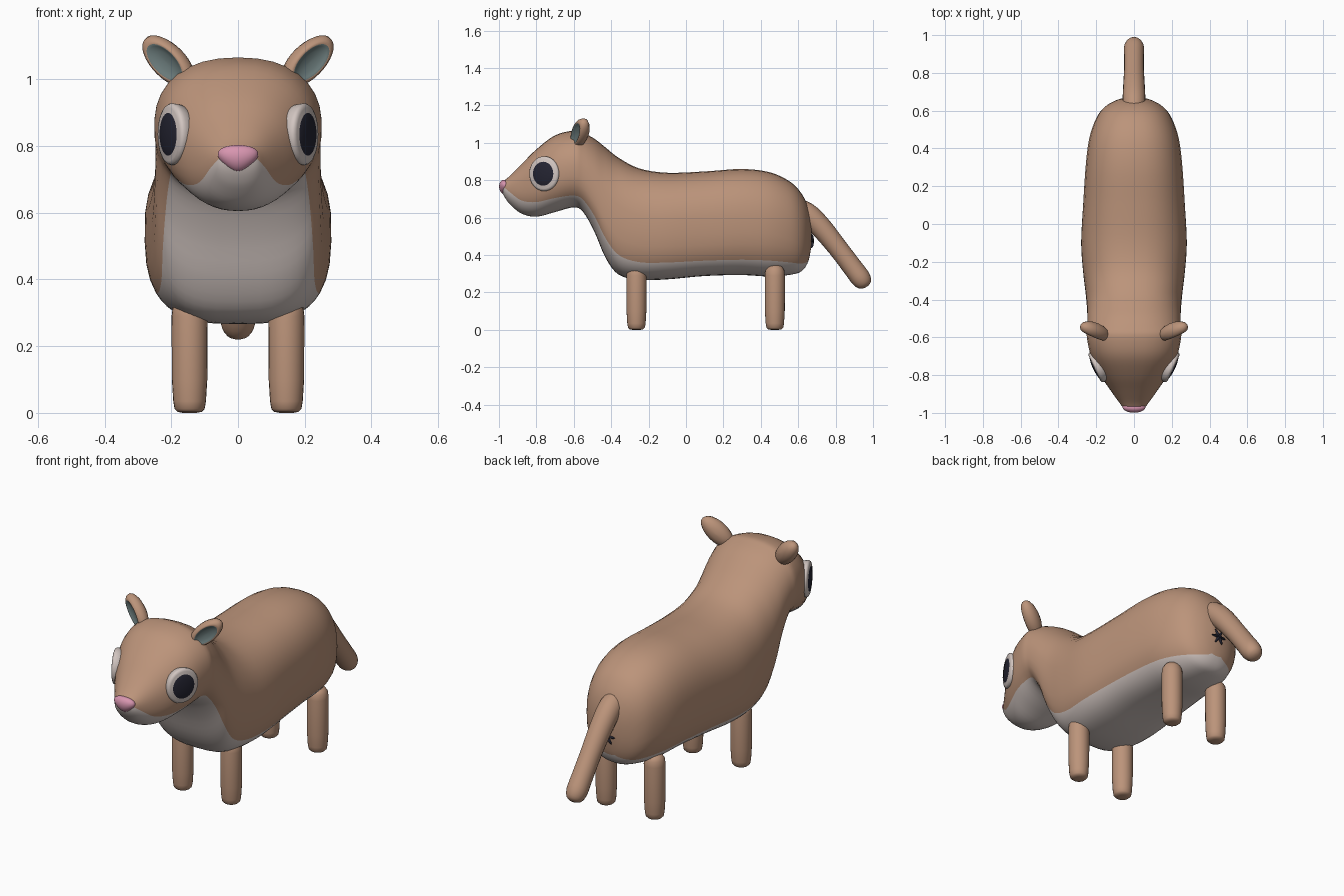
import bpy, bmesh, math
from mathutils import Matrix, Vector

if "Cube" in bpy.data.objects:
    bpy.data.objects.remove(bpy.data.objects["Cube"])


def material(name, rgb):
    m = bpy.data.materials.new(name)
    m.diffuse_color = (*rgb, 1)
    m.use_nodes = True
    m.node_tree.nodes["Principled BSDF"].inputs["Base Color"].default_value = m.diffuse_color
    return m


BROWN = material("brown fur", (0.50, 0.295, 0.195))
CREAM = material("pale belly", (0.64, 0.56, 0.53))
DARK = material("dark pupil", (0.018, 0.018, 0.032))
PINK = material("pink nose", (0.68, 0.30, 0.43))
GREY = material("grey inner ear", (0.14, 0.19, 0.19))


def loft(name, rings, mats, rule=lambda i, j: 0, matrix=Matrix()):
    """Skin closed rings of equal size, cap both ends; rule(ring, side) picks the colour."""
    bm = bmesh.new()
    vs = [[bm.verts.new(matrix @ Vector(p)) for p in r] for r in rings]
    n = len(vs[0])
    for i in range(len(vs) - 1):
        for j in range(n):
            k = (j + 1) % n
            f = bm.faces.new((vs[i][j], vs[i][k], vs[i + 1][k], vs[i + 1][j]))
            f.material_index = rule(i, j)
    bm.faces.new(vs[0][::-1]).material_index = rule(0, 0)
    bm.faces.new(vs[-1]).material_index = rule(len(vs) - 2, n // 2)
    bmesh.ops.recalc_face_normals(bm, faces=bm.faces)
    for f in bm.faces:
        f.smooth = True
    me = bpy.data.meshes.new(name)
    bm.to_mesh(me)
    bm.free()
    for m in mats:
        me.materials.append(m)
    ob = bpy.data.objects.new(name, me)
    bpy.context.collection.objects.link(ob)
    return ob


def lathe(name, profile, mats, matrix, rule=lambda i, j: 0, seg=32):
    """Spin (radius, height) points round the local z axis."""
    rings = [[(r * math.cos(2 * math.pi * j / seg), r * math.sin(2 * math.pi * j / seg), z)
              for j in range(seg)] for r, z in profile]
    return loft(name, rings, mats, rule, matrix)


def frame(origin, x, z):
    """Matrix with the local z axis along z and local x close to x."""
    z = Vector(z).normalized()
    y = z.cross(Vector(x)).normalized()
    m = Matrix((y.cross(z), y, z)).transposed().to_4x4()
    return Matrix.Translation(origin) @ m


def smooth_rows(rows, steps):
    """Catmull-Rom interpolation through rows of numbers."""
    out = []
    for i in range(len(rows) - 1):
        a, b, c, d = (rows[max(0, min(len(rows) - 1, i + k))] for k in (-1, 0, 1, 2))
        for s in range(steps):
            t = s / steps
            out.append([0.5 * (2 * q + (r - p) * t + (2 * p - 5 * q + 4 * r - w) * t * t
                               + (3 * q - p - 3 * r + w) * t ** 3)
                        for p, q, r, w in zip(a, b, c, d)])
    return out + [list(rows[-1])]


# Body, neck and head: y, top, bottom, half width, colour line height, lower squareness
STATIONS = [
    (-0.985, 0.785, 0.745, 0.03, 0.772, 2.2),
    (-0.97, 0.80, 0.71, 0.058, 0.76, 2.2),
    (-0.94, 0.825, 0.67, 0.082, 0.735, 2.2),
    (-0.88, 0.885, 0.622, 0.125, 0.692, 2.2),
    (-0.80, 0.965, 0.605, 0.178, 0.683, 2.2),
    (-0.70, 1.04, 0.63, 0.228, 0.705, 2.3),
    (-0.60, 1.065, 0.655, 0.25, 0.718, 2.4),
    (-0.55, 1.053, 0.63, 0.248, 0.695, 2.6),
    (-0.49, 1.022, 0.525, 0.247, 0.61, 2.8),
    (-0.43, 0.975, 0.385, 0.25, 0.49, 3.0),
    (-0.36, 0.92, 0.295, 0.257, 0.40, 3.0),
    (-0.25, 0.863, 0.268, 0.27, 0.362, 3.0),
    (-0.10, 0.84, 0.27, 0.28, 0.36, 3.0),
    (0.10, 0.847, 0.288, 0.27, 0.37, 3.0),
    (0.30, 0.86, 0.293, 0.257, 0.375, 2.8),
    (0.45, 0.842, 0.285, 0.238, 0.37, 2.6),
    (0.56, 0.79, 0.295, 0.20, 0.36, 2.5),
    (0.62, 0.725, 0.315, 0.155, 0.355, 2.4),
    (0.655, 0.65, 0.37, 0.095, 0.375, 2.2),
    (0.672, 0.57, 0.46, 0.035, 0.46, 2.0),
]
LOW, HIGH = 8, 12


def body_ring(y, top, bot, w, line, low_n):
    mid, h = (top + bot) / 2, (top - bot) / 2
    u = max(-0.97, min(0.9, (line - mid) / h))
    n = low_n if u < 0 else 2.3
    split = math.asin(math.copysign(abs(u) ** (n / 2), u))
    half = [-math.pi / 2 + (split + math.pi / 2) * k / LOW for k in range(LOW)]
    half += [split + (math.pi / 2 - split) * k / HIGH for k in range(HIGH + 1)]
    pts = []
    for a in half:
        s, c = math.sin(a), max(0, math.cos(a))
        n = low_n if s < 0 else 2.3
        pts.append((w * c ** (2 / n), y, mid + h * math.copysign(abs(s) ** (2 / n), s)))
    return pts + [(-x, y, z) for x, y, z in pts[-2:0:-1]]


rings = [body_ring(*r) for r in smooth_rows(STATIONS, 4)]
SIDES = len(rings[0])
loft("body", rings, [BROWN, CREAM],
     lambda i, j: int((j < LOW or j >= SIDES - LOW) and i < len(rings) - 5))

# Nose: rounded wedge, wider at the top
nose = []
for k in range(1, 16):
    a = math.pi * k / 16
    z = -math.cos(a)
    nose.append((math.sin(a), z))
ob = lathe("nose", nose, [PINK], Matrix())
for v in ob.data.vertices:
    x, y, z = v.co
    v.co = (x * 0.057 * (1 + 0.4 * z), -0.968 + y * 0.031 - 0.004 * z, 0.762 + z * 0.041)

# Tail: tapering tube along a curved path: y, z, radius
TAIL = [(0.56, 0.66, 0.05), (0.64, 0.625, 0.06), (0.72, 0.55, 0.058), (0.81, 0.44, 0.053),
        (0.89, 0.335, 0.053), (0.935, 0.275, 0.053), (0.96, 0.243, 0.038), (0.968, 0.232, 0.012)]
path = smooth_rows(TAIL, 3)
rings = []
for i, (y, z, r) in enumerate(path):
    p, q = path[max(0, i - 1)], path[min(len(path) - 1, i + 1)]
    d = Vector((0, q[0] - p[0], q[1] - p[1])).normalized()
    up = Vector((0, -d.z, d.y))
    rings.append([Vector((r * math.cos(a), y, z)) + up * r * math.sin(a)
                  for a in (2 * math.pi * k / 20 for k in range(20))])
loft("tail", rings, [BROWN])

# Small dark star mark below the tail
for k in range(3):
    m = (Matrix.Translation((0, 0.672, 0.475)) @ Matrix.Rotation(math.pi * k / 3, 4, 'Y')
         @ Matrix.Diagonal((0.045, 0.012, 0.007, 1)))
    lathe("rear_mark_%d" % (k + 1), nose, [DARK], m, seg=10)

LEG = [(0.02, 0), (0.036, 0.003), (0.045, 0.012), (0.049, 0.035), (0.053, 0.10), (0.054, 0.29),
       (0.05, 0.32), (0.037, 0.34), (0.015, 0.348)]
EYE = [(0.085, -0.04), (0.092, -0.005), (0.093, 0.004), (0.089, 0.011), (0.08, 0.015),
       (0.064, 0.016), (0.062, 0.017), (0.04, 0.021), (0.02, 0.023), (0.004, 0.0235)]
# Ear section: rounded back, dished coloured front
EAR = [(0.05, -1.0), (0.4, -0.92), (0.7, -0.71), (0.92, -0.38), (1.0, 0.0), (0.95, 0.4),
       (0.82, 0.66), (0.70, 0.72), (0.62, 0.62), (0.4, 0.48), (0.05, 0.42)]

for side, s in (("right", 1), ("left", -1)):
    for part, y in (("front", -0.265), ("back", 0.475)):
        lathe("%s_leg_%s" % (part, side), LEG, [BROWN],
              Matrix.Translation((s * 0.145, y, 0)), seg=24)
    eye = frame((s * 0.195, -0.757, 0.835), (0, 0, 1), (s * 0.905, -0.426, 0.0))
    lathe("eye_" + side, EYE, [CREAM, DARK], eye @ Matrix.Diagonal((1, 0.94, 1, 1)),
          lambda i, j: int(i >= 5))
    ear = frame((s * 0.207, -0.565, 1.053), (s * 0.7, 0.22, 0.66), (s * 0.45, -0.88, -0.1))
    lathe("ear_" + side, EAR, [BROWN, GREY], ear @ Matrix.Diagonal((0.102, 0.052, 0.042, 1)),
          lambda i, j: int(i >= 7))
